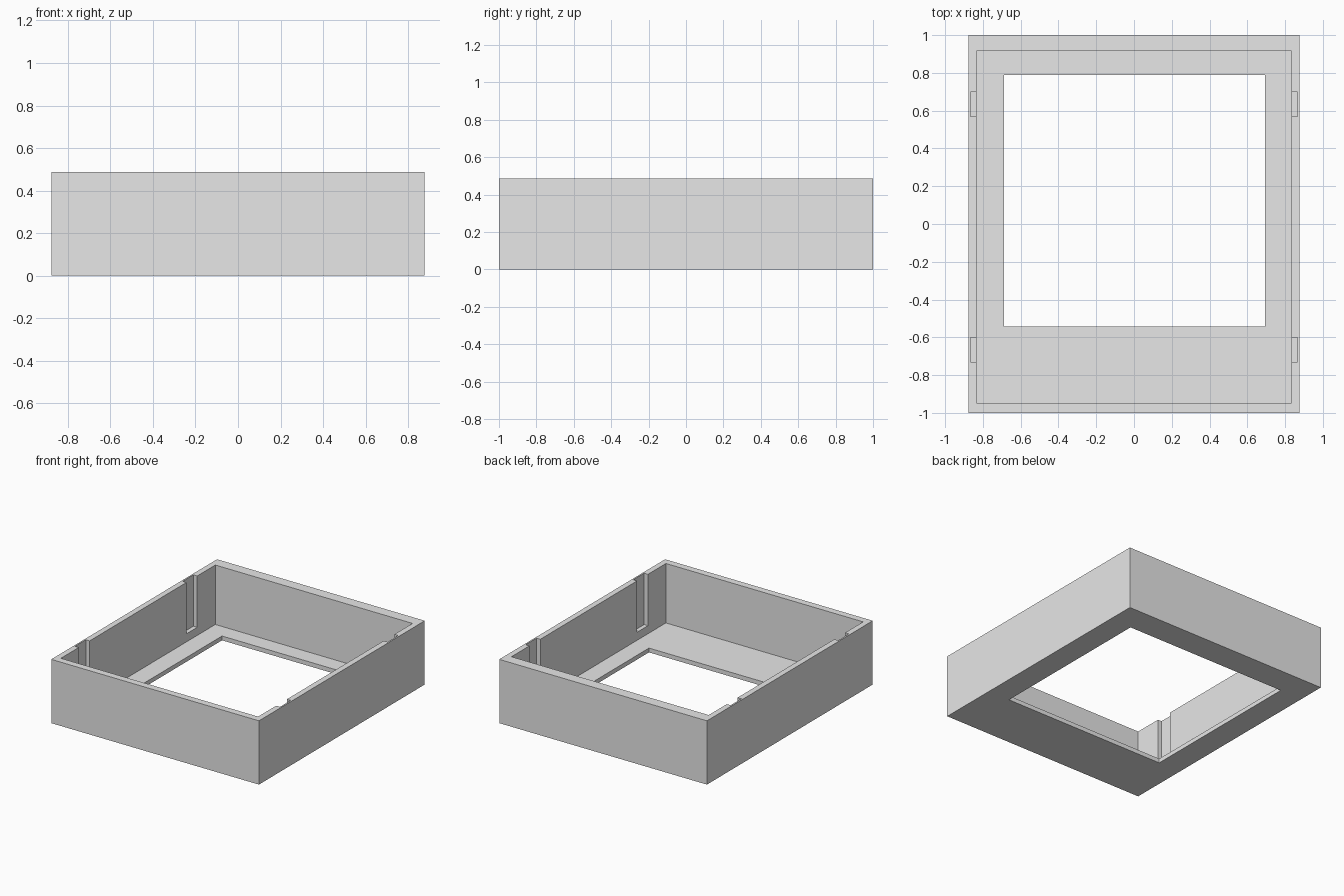
import bpy

# Remove the default cube
cube = bpy.data.objects.get("Cube")
if cube:
    bpy.data.objects.remove(cube, do_unlink=True)

# Single grey plastic
grey = bpy.data.materials.new("light_grey")
grey.use_nodes = True
colour = (0.8, 0.8, 0.8, 1)
grey.diffuse_color = colour
grey.node_tree.nodes["Principled BSDF"].inputs["Base Color"].default_value = colour


def box(name, low, high):
    """Axis-aligned box between two opposite corners."""
    centre = [(a + b) / 2 for a, b in zip(low, high)]
    bpy.ops.mesh.primitive_cube_add(size=1, location=centre)
    obj = bpy.context.object
    obj.name = name
    obj.scale = [b - a for a, b in zip(low, high)]
    bpy.ops.object.transform_apply(location=True, rotation=False, scale=True)
    obj.data.materials.append(grey)
    return obj


def cut(target, cutter):
    """Subtract a box from the target and discard the cutter."""
    cutter.hide_render = True
    mod = target.modifiers.new(cutter.name, "BOOLEAN")
    mod.operation = "DIFFERENCE"
    mod.solver = "EXACT"
    mod.object = cutter
    bpy.context.view_layer.objects.active = target
    bpy.ops.object.modifier_apply(modifier=mod.name)
    bpy.data.objects.remove(cutter, do_unlink=True)


HEIGHT, FLOOR, ABOVE = 0.487, 0.033, 0.6
INNER, GROOVE = 0.833, 0.865

# Outer casing with a hollow interior
frame = box("open_frame", (-0.877, -1, 0), (0.877, 1, HEIGHT))
cut(frame, box("cavity", (-INNER, -0.947, FLOOR), (INNER, 0.916, ABOVE)))

# Rectangular window through the floor
cut(frame, box("window", (-0.687, -0.543, -0.1), (0.693, 0.788, 0.2)))

# Two vertical grooves, open at the rim, in each side wall
for side in (-1, 1):
    for y in (-0.73, 0.568):
        x0, x1 = sorted((side * (INNER - 0.05), side * GROOVE))
        cut(frame, box("groove", (x0, y, 0.095), (x1, y + 0.13, ABOVE)))
